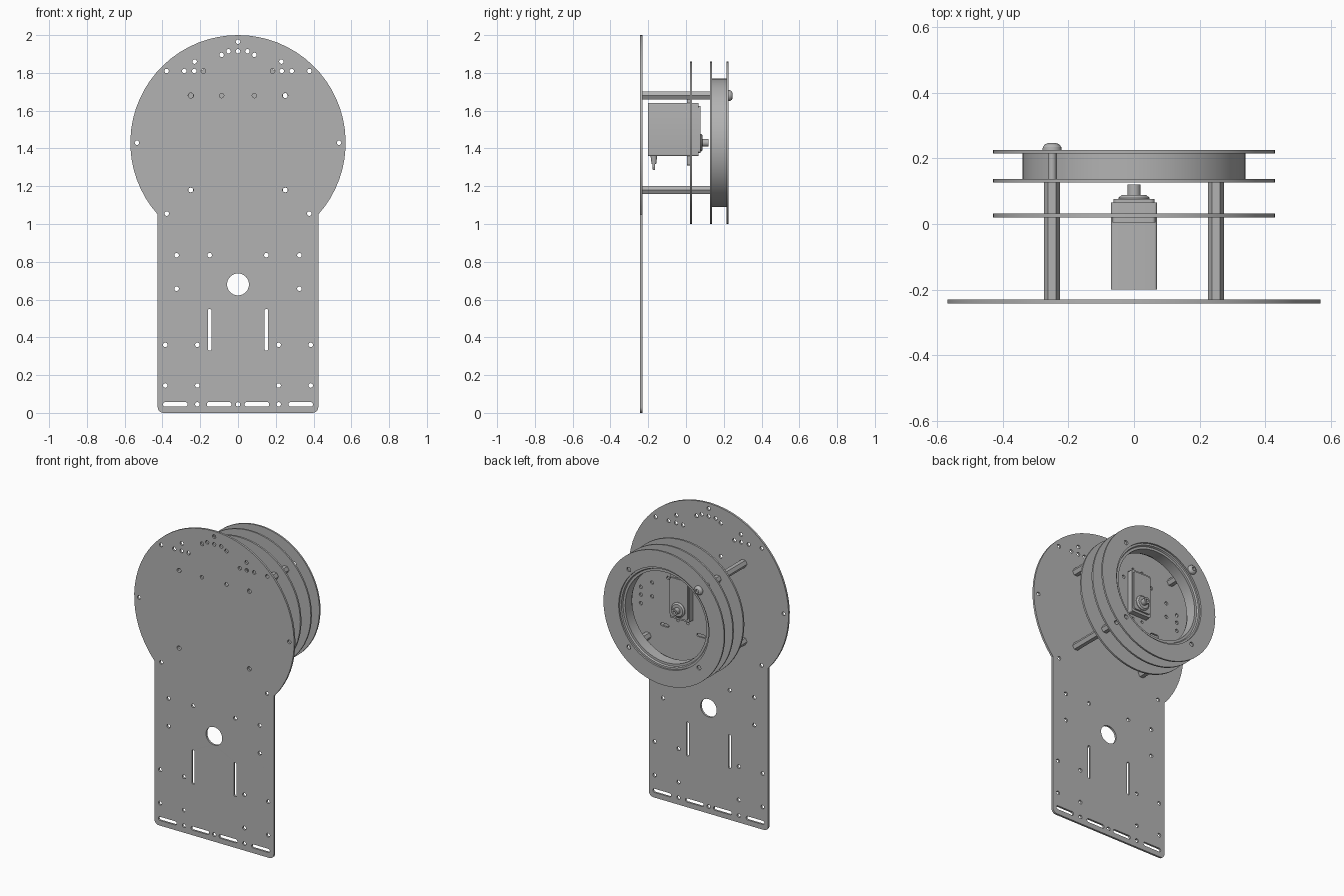
import bpy, bmesh
from math import sin, cos, pi, radians, asin, sqrt
from mathutils import Matrix, Vector

if "Cube" in bpy.data.objects:
    bpy.data.objects.remove(bpy.data.objects["Cube"], do_unlink=True)

grey = bpy.data.materials.new("plain grey")
grey.use_nodes = True
colour = (0.45, 0.45, 0.45, 1)
grey.diffuse_color = colour
grey.node_tree.nodes["Principled BSDF"].inputs["Base Color"].default_value = colour

HUB = 1.43        # height of the wheel axis
WHEEL = 0.43      # wheel disc radius
POST = 0.25       # standoff offset from the axis
parts = []


def finish(name, mesh):
    mesh.materials.clear()
    mesh.materials.append(grey)
    obj = bpy.data.objects.new(name, mesh)
    bpy.context.collection.objects.link(obj)
    parts.append(obj)
    return obj


# ---- outlines in the x-z plane
def arc(x, z, r, a0, a1, n):
    return [(x + r * cos(a0 + (a1 - a0) * i / n), z + r * sin(a0 + (a1 - a0) * i / n))
            for i in range(n + 1)]


def circle(x, z, r, n=16):
    return arc(x, z, r, 0, 2 * pi, n)[:-1]


def box(x, z, w, h, r, n=5):
    """Rounded rectangle centred on x, z."""
    pts = []
    for i, (sx, sz) in enumerate([(1, 1), (-1, 1), (-1, -1), (1, -1)]):
        pts += arc(x + sx * (w / 2 - r), z + sz * (h / 2 - r), r, i * pi / 2, (i + 1) * pi / 2, n)
    return pts


def mirrored(points, r):
    """Round holes on both sides of the centre line."""
    return [circle(s * x, z, r) for x, z in points for s in (1, -1)]


def slab(name, outlines, y0, y1):
    """Extrude the first outline, with the others as holes, from y0 to y1."""
    curve = bpy.data.curves.new(name, "CURVE")
    curve.dimensions = "2D"
    curve.fill_mode = "BOTH"
    curve.extrude = (y1 - y0) / 2
    for pts in outlines:
        spline = curve.splines.new("POLY")
        spline.points.add(len(pts) - 1)
        for p, (x, z) in zip(spline.points, pts):
            p.co = (x, z, 0, 1)
        spline.use_cyclic_u = True
    temp = bpy.data.objects.new(name + " outline", curve)
    bpy.context.collection.objects.link(temp)
    graph = bpy.context.evaluated_depsgraph_get()
    mesh = bpy.data.meshes.new_from_object(temp.evaluated_get(graph))
    bpy.data.objects.remove(temp, do_unlink=True)
    mesh.transform(Matrix.Translation((0, (y0 + y1) / 2, 0)) @ Matrix.Rotation(pi / 2, 4, "X"))
    bm = bmesh.new()
    bm.from_mesh(mesh)
    bmesh.ops.remove_doubles(bm, verts=bm.verts, dist=1e-5)
    bmesh.ops.recalc_face_normals(bm, faces=bm.faces)
    bm.to_mesh(mesh)
    bm.free()
    return finish(name, mesh)


def lathe(name, profile, x, z, closed=False, steps=48):
    """Turn a profile of (radius, y) about the y axis."""
    bm = bmesh.new()
    vs = [bm.verts.new((r, y, 0)) for r, y in profile]
    pairs = list(zip(vs, vs[1:])) + ([(vs[-1], vs[0])] if closed else [])
    edges = [bm.edges.new(p) for p in pairs]
    bmesh.ops.spin(bm, geom=vs + edges, axis=(0, 1, 0), cent=(0, 0, 0),
                   angle=2 * pi, steps=steps)
    bmesh.ops.remove_doubles(bm, verts=bm.verts, dist=1e-5)
    bmesh.ops.recalc_face_normals(bm, faces=bm.faces)
    mesh = bpy.data.meshes.new(name)
    bm.to_mesh(mesh)
    bm.free()
    obj = finish(name, mesh)
    obj.location = (x, 0, z)
    return obj


# ---- back plate: round head on a rectangular body
R, HALF = 0.57, 0.425
low = -asin(sqrt(R * R - HALF * HALF) / R)
outline = arc(0, HUB, R, low, pi - low, 48)
outline += arc(-HALF + 0.03, 0.03, 0.03, pi, 1.5 * pi, 5)
outline += arc(HALF - 0.03, 0.03, 0.03, 1.5 * pi, 2 * pi, 5)
small = [(0.05, 1.915), (0.087, 1.895), (0.23, 1.86), (0.378, 1.81), (0.285, 1.81),
         (0.232, 1.81), (0.183, 1.81), (0.087, 1.68), (0.535, HUB), (0.377, 1.055),
         (0.325, 0.835), (0.15, 0.835), (0.325, 0.657), (0.385, 0.36), (0.215, 0.36),
         (0.385, 0.145), (0.215, 0.145), (0.215, 0.045)]
posts = [(POST, HUB + POST), (POST, HUB - POST)]
holes = mirrored(small, 0.012) + mirrored(posts, 0.014)
holes += [circle(0, z, 0.012) for z in (1.965, 1.915, 0.045)]
holes.append(circle(0, 0.68, 0.058, 32))
for s in (1, -1):
    holes.append(box(s * 0.15, 0.44, 0.018, 0.22, 0.008))
    holes += [box(s * x, 0.045, 0.13, 0.024, 0.011) for x in (0.1, 0.332)]
slab("back_plate", [outline] + holes, -0.243, -0.23)

# ---- servo mounting disc
disc = circle(0, HUB, WHEEL, 64)
post_holes = mirrored(posts, 0.014)
cluster = [(0.3, 1.48), (0.3, HUB), (0.3, 1.375), (0.22, 1.53), (0.22, 1.44), (0.105, 1.59)]
cutouts = [box(0, 1.5, 0.144, 0.284, 0.008)] + mirrored(cluster, 0.011)
cutouts += [box(s * 0.13, 1.28, 0.06, 0.02, 0.009) for s in (1, -1)]
cutouts += [circle(s * 0.035, z, 0.009) for s in (1, -1) for z in (1.335, 1.665)]
slab("servo_disc", [disc] + post_holes + cutouts, 0.02, 0.032)

# ---- grooved wheel: two flanges around a ring
slab("inner_flange", [disc, circle(0, HUB, 0.295, 64)] + post_holes, 0.127, 0.138)
slab("outer_flange", [disc, circle(0, HUB, 0.322, 64)] + post_holes, 0.215, 0.226)
lathe("wheel_ring", [(0.34, 0.138), (0.34, 0.215), (0.31, 0.215), (0.305, 0.205),
                     (0.29, 0.205), (0.29, 0.138)], 0, HUB, closed=True, steps=64)

# ---- hollow hexagonal standoffs
for side, s in (("left", 1), ("right", -1)):
    for level, t in (("upper", 1), ("lower", -1)):
        x, z = s * POST, HUB + t * POST
        hexagon = [circle(x, z, 0.025, 6), circle(x, z, 0.013)]
        slab(f"{side}_{level}_rear_standoff", hexagon, -0.23, 0.02)
        slab(f"{side}_{level}_front_standoff", hexagon, 0.032, 0.127)

# ---- single wheel screw with a domed, recessed head
lathe("wheel_screw", [(0, 0.1), (0.013, 0.1), (0.013, 0.226), (0.029, 0.226), (0.028, 0.235),
                      (0.022, 0.243), (0.012, 0.247), (0.011, 0.236), (0, 0.236)],
      -POST, HUB + POST, steps=24)

# ---- servo motor
slab("servo_body", [box(0, 1.5, 0.14, 0.28, 0.008)], -0.2, 0.065)
slab("servo_cap", [box(0, 1.5, 0.126, 0.25, 0.015)], 0.065, 0.076)
slab("servo_ears", [box(0, 1.5, 0.13, 0.38, 0.01)]
     + [circle(s * 0.035, z, 0.009) for s in (1, -1) for z in (1.335, 1.665)], 0.004, 0.02)
lathe("servo_output", [(0, 0.07), (0.047, 0.07), (0.047, 0.08), (0.038, 0.088), (0.02, 0.088),
                       (0.02, 0.12), (0.009, 0.12), (0.009, 0.105), (0, 0.105)],
      0, HUB, steps=32)
boot = lathe("servo_cable_boot", [(0, 0), (0.018, 0), (0.012, 0.045), (0.007, 0.045),
                                  (0.006, 0.075), (0, 0.075)], 0, 1.362, steps=16)
boot.rotation_euler.x = radians(-90)
boot.location.y = -0.17

# ---- smooth round walls, keep edges sharp
bpy.ops.object.select_all(action="DESELECT")
for obj in parts:
    obj.select_set(True)
bpy.context.view_layer.objects.active = parts[0]
bpy.ops.object.shade_smooth_by_angle(angle=radians(30))
